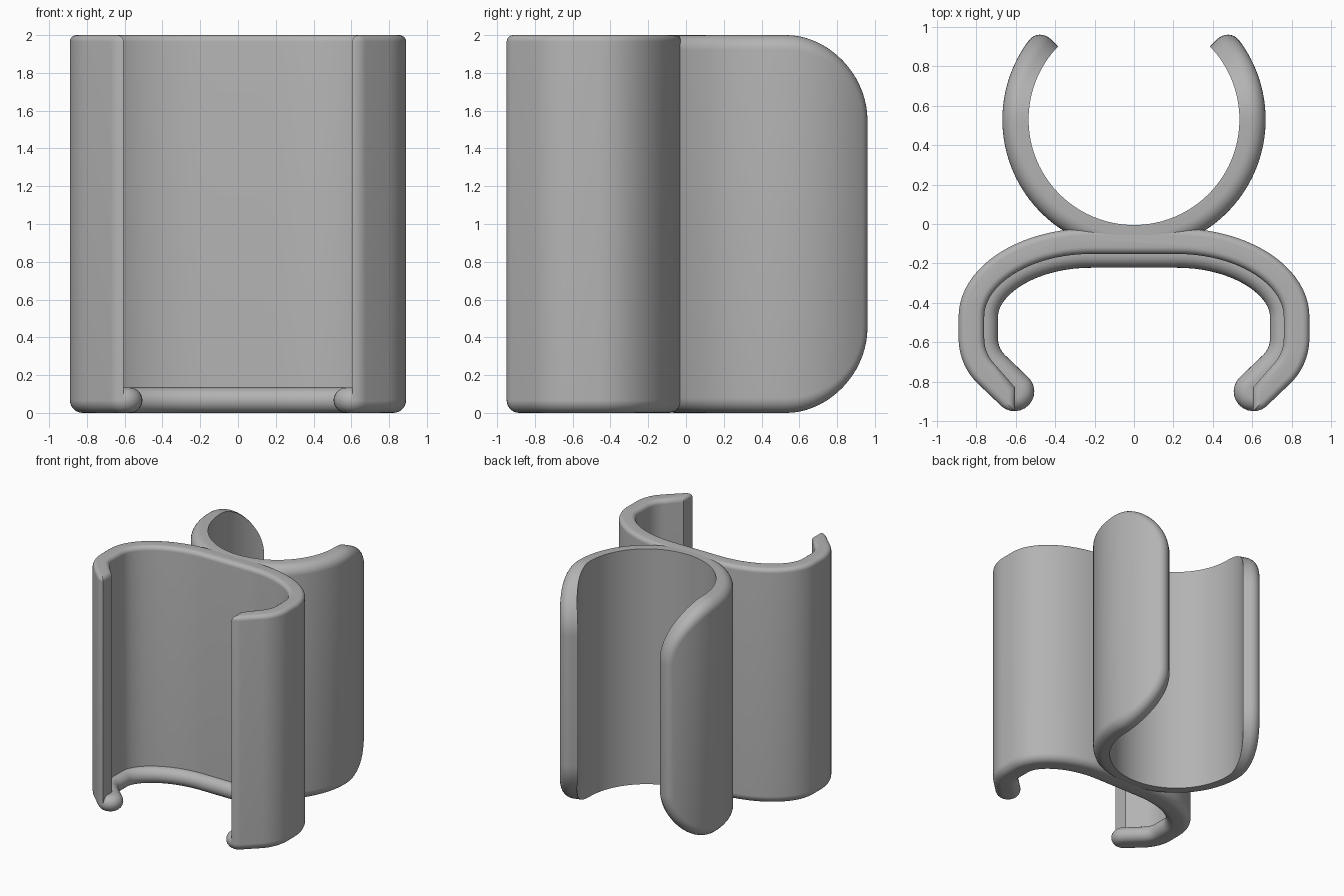
import bpy, bmesh
from math import sin, cos, asin, pi, radians
from mathutils import Vector

cube = bpy.data.objects.get("Cube")
if cube:
    bpy.data.objects.remove(cube)

grey = bpy.data.materials.new("plain grey")
grey.use_nodes = True
colour = (0.45, 0.45, 0.45, 1)
grey.diffuse_color = colour
grey.node_tree.nodes["Principled BSDF"].inputs["Base Color"].default_value = colour


def loft(name, loops, ladder_caps=False):
    """Skin closed loops of equal length and cap both ends."""
    bm = bmesh.new()
    rows = [[bm.verts.new(p) for p in loop] for loop in loops]
    n = len(rows[0])
    for a, b in zip(rows, rows[1:]):
        for i in range(n):
            j = (i + 1) % n
            bm.faces.new((a[i], a[j], b[j], b[i]))
    for row in (rows[0], rows[-1]):
        if ladder_caps:
            for i in range(n // 2 - 1):
                bm.faces.new((row[i], row[i + 1], row[n - 2 - i], row[n - 1 - i]))
        else:
            bm.faces.new(row)
    bmesh.ops.recalc_face_normals(bm, faces=bm.faces)
    mesh = bpy.data.meshes.new(name)
    bm.to_mesh(mesh)
    bm.free()
    mesh.materials.append(grey)
    obj = bpy.data.objects.new(name, mesh)
    bpy.context.collection.objects.link(obj)
    bpy.ops.object.select_all(action="DESELECT")
    obj.select_set(True)
    bpy.context.view_layer.objects.active = obj
    bpy.ops.object.shade_smooth_by_angle(angle=radians(35))
    return obj


# Outer line of the wide clip, from the middle to its left tip
path = [Vector((0.1, -0.022))]
for i in range(21):
    a = pi / 2 * (1 - i / 20)
    path.append(Vector((0.22 + 0.67 * cos(a), -0.47 + 0.448 * sin(a))))
for i in range(11):
    a = -pi / 4 * i / 10
    path.append(Vector((0.57 + 0.32 * cos(a), -0.58 + 0.32 * sin(a))))
path.append(Vector((0.675, -0.922)))

tangents = [(path[min(i + 1, len(path) - 1)] - path[max(i - 1, 0)]).normalized()
            for i in range(len(path))]
normals = [Vector((t.y, -t.x)) for t in tangents]
LIP = 0.1            # half width of the lip and radius of its round tip


def outline(z, inset, depth, sweep, min_x=0):
    """Closed mirrored band: outer line, rounded tip, inner line."""
    half = [p + n * inset for p, n in zip(path, normals)]
    centre = path[-1] + normals[-1] * LIP
    steps = 12
    for i in range(1, steps):
        a = sweep * i / steps
        half.append(centre + (LIP - inset) * (tangents[-1] * sin(a) - normals[-1] * cos(a)))
    half += [p + n * (depth - inset) for p, n in reversed(list(zip(path, normals)))]
    for p in half:
        if p.y < -0.7:
            p.x = max(p.x, min_x + inset)
    right = [(p.x, p.y, z) for p in half]
    return right + [(-x, y, z) for x, y, z in reversed(right)]


# Bottom lip with fully rounded edges
r = 0.067
loft("bottom_lip", [outline(r - r * cos(a), r - r * sin(a), 2 * LIP, pi)
                    for a in (pi * i / 14 for i in range(15))])

# Upright clip wall with a rounded top edge
f = 0.035
wall = [outline(r, 0, 0.13, radians(50), 0.605)]
for i in range(7):
    a = pi / 2 * i / 6
    wall.append(outline(2 - f + f * sin(a), f - f * cos(a), 0.13, radians(50), 0.605))
loft("clip_wall", wall)

# Round clip at the back: sharp inner edge, rounded outer edge and corners
INNER, OUTER, FILLET, CORNER = 0.535, 0.668, 0.08, 0.45
levels = [(INNER, 0)]
for i in range(9):
    b = pi / 2 * i / 8
    levels.append((OUTER - FILLET + FILLET * sin(b), FILLET * (1 - cos(b))))


def column(side, theta_of, z_of):
    top = []
    for rad, inset in levels:
        t = theta_of(rad, inset)
        top.append((side * rad * cos(t), 0.53 + rad * sin(t), z_of(inset)))
    return top + [(x, y, 2 - z) for x, y, z in reversed(top)]


def ring_half(side):
    cols = []
    for i in range(24):
        t = -pi / 2 + pi / 2 * i / 24
        cols.append(column(side, lambda rad, d: t, lambda d: 2 - d))
    for i in range(19):
        a = pi / 2 * i / 18
        cols.append(column(
            side,
            lambda rad, d: asin(sin(radians(44) - d / rad) * sin(a)),
            lambda d: 2 - CORNER + (CORNER - d) * cos(a)))
    return cols


loft("round_clip", ring_half(-1)[:0:-1] + ring_half(1), ladder_caps=True)
